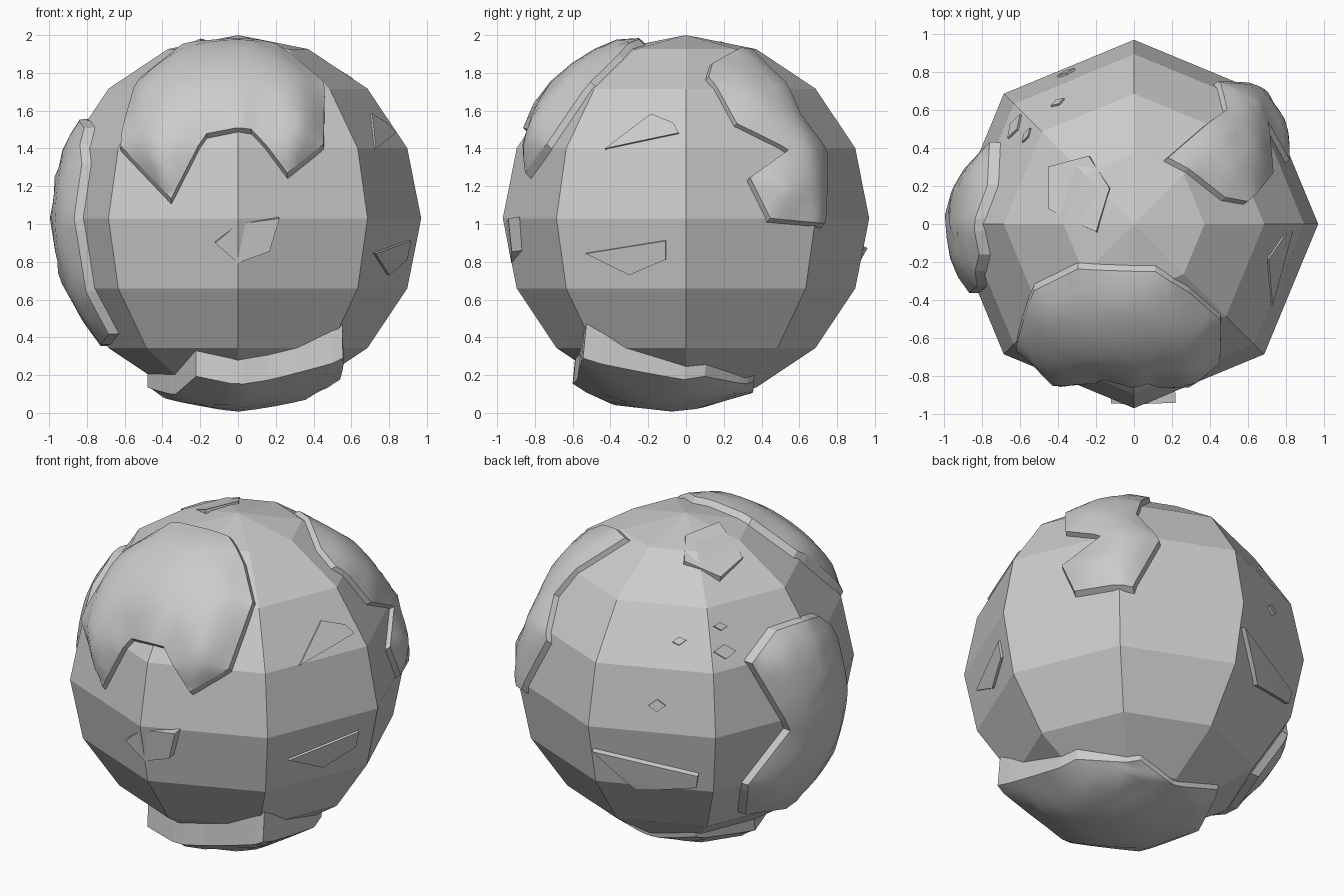
import bpy
import bmesh
from mathutils import Vector
from mathutils.bvhtree import BVHTree

if "Cube" in bpy.data.objects:
    bpy.data.objects.remove(bpy.data.objects["Cube"], do_unlink=True)

CENTRE = Vector((0, 0, 1.03))
RADIUS = 0.97

stone = bpy.data.materials.new("light_grey")
stone.use_nodes = True
grey = (0.6, 0.6, 0.6, 1)
stone.diffuse_color = grey
stone.node_tree.nodes["Principled BSDF"].inputs["Base Color"].default_value = grey


def make_object(name, bm):
    mesh = bpy.data.meshes.new(name)
    bm.to_mesh(mesh)
    bm.free()
    mesh.materials.append(stone)
    obj = bpy.data.objects.new(name, mesh)
    obj.location = CENTRE
    bpy.context.collection.objects.link(obj)
    return obj


# Faceted globe
globe = bmesh.new()
bmesh.ops.create_uvsphere(globe, u_segments=8, v_segments=8, radius=RADIUS)
surface = BVHTree.FromBMesh(globe)
make_object("globe", globe)


def ground_radius(direction):
    """Distance from the centre to the faceted globe along a direction."""
    hit = surface.ray_cast(direction * 2, -direction)[0]
    return hit.length if hit else RADIUS


def plate(name, outline, lift=0, lean=0, crown=0, height=0, cuts=5):
    """Raised plate over an outline. Lift is its thickness, lean thickens it
    along y, crown bulges its top, height makes it flat at that distance."""
    dirs = [(Vector(p) - CENTRE).normalized() for p in outline]
    axis = sum(dirs, Vector()).normalized()
    bm = bmesh.new()
    face = bm.faces.new([bm.verts.new(d / d.dot(axis)) for d in dirs])
    face.normal_update()
    if face.normal.dot(axis) < 0:
        face.normal_flip()
    bmesh.ops.triangulate(bm, faces=bm.faces[:], ngon_method='BEAUTY')
    bmesh.ops.subdivide_edges(bm, edges=bm.edges[:], cuts=cuts, use_grid_fill=True)
    bmesh.ops.triangulate(bm, faces=bm.faces[:])

    # Wrap the flat patch around the globe
    rim = [v.co.copy() for v in bm.verts if v.is_boundary]
    for v in bm.verts:
        if height:
            v.co *= height
            continue
        inset = min((v.co - r).length for r in rim)
        d = v.co.normalized()
        radius = ground_radius(d) + lift + lean * d.y
        blend = min(1, inset / 0.2)
        radius += (max(crown, radius) - radius) * blend
        v.co = d * radius

    # Smooth top, sharp rim, straight walls sunk into the globe
    for f in bm.faces:
        f.smooth = True
    edges = [e for e in bm.edges if e.is_boundary]
    roots = {v: bm.verts.new(v.co - axis * 0.2) for e in edges for v in e.verts}
    for e in edges:
        e.smooth = False
        loop = e.link_loops[0]
        a, b = loop.vert, loop.link_loop_next.vert
        bm.faces.new((b, a, roots[a], roots[b]))
    return make_object(name, bm)


# Large land masses
plate("front_land", [
    (-.63, -.68, 1.42), (-.37, -.88, 1.14), (-.17, -.84, 1.49), (.07, -.84, 1.5),
    (.26, -.85, 1.27), (.46, -.75, 1.43), (.46, -.51, 1.76), (.29, -.36, 1.9),
    (.11, -.25, 1.98), (-.3, -.24, 1.97), (-.54, -.36, 1.79)],
    lift=0.035, crown=1.02)

plate("right_land", [
    (-.74, .42, 1.41), (-.75, .2, 1.53), (-.82, -.16, 1.51), (-.86, -.34, 1.33),
    (-.9, -.38, .96), (-.87, -.36, .68), (-.67, -.25, .43), (-.64, .33, .41),
    (-.75, .46, .67), (-.89, .25, .97)], lift=0.045, crown=0.985)

plate("back_left_land", [
    (.18, .35, 1.93), (.52, .64, 1.62), (.46, .78, 1.38), (.63, .74, 1),
    (.86, .47, 1.03), (.87, .36, 1.26), (.74, .57, 1.41), (.79, .29, 1.57),
    (.6, .12, 1.78), (.48, .14, 1.85)], lift=0.03, crown=0.985)

plate("bottom_land", [
    (.54, -.53, .31), (.17, -.6, .14), (-.22, -.58, .2), (-.33, -.35, .1),
    (-.46, 0, .17), (-.34, .38, .14), (0, .36, .08), (.27, .38, .12),
    (.52, .1, .18)], lift=0.06, lean=-0.1)

# Small islands
plate("top_island", [
    (-.45, .08, 1.87), (-.45, .3, 1.83), (-.24, .36, 1.9), (-.13, .19, 1.97),
    (-.2, -.04, 1.98), (-.36, .03, 1.92)], height=0.945)

plate("front_island", [
    (-.12, -.94, .9), (0, -.94, 1), (.22, -.94, 1.03), (.17, -.94, .85),
    (0, -.94, .79)], height=0.945)

plate("upper_left_island", [
    (.73, -.43, 1.4), (.73, -.19, 1.6), (.81, -.07, 1.55), (.85, -.04, 1.49)],
    lift=0.01, cuts=2)

plate("lower_left_island", [
    (.74, -.54, .84), (.92, -.11, .91), (.9, -.11, .81), (.8, -.3, .73)],
    lift=0.015, cuts=2)

plate("back_island", [
    (-.02, .92, .88), (-.58, .71, .77), (-.56, .7, .69), (-.23, .83, .63)],
    lift=0.03, cuts=2)

# Scattered islets on the back right
for i, (x, y, z, size) in enumerate([
        (-.64, .52, 1.5, .05), (-.42, .67, 1.57, .03),
        (-.57, .47, 1.62, .03), (-.38, .85, 1.2, .04)]):
    plate("islet_%d" % (i + 1), [
        (x - size, y - size, z), (x, y, z - size), (x + size, y + size, z),
        (x, y, z + size)], lift=0.012, cuts=1)
